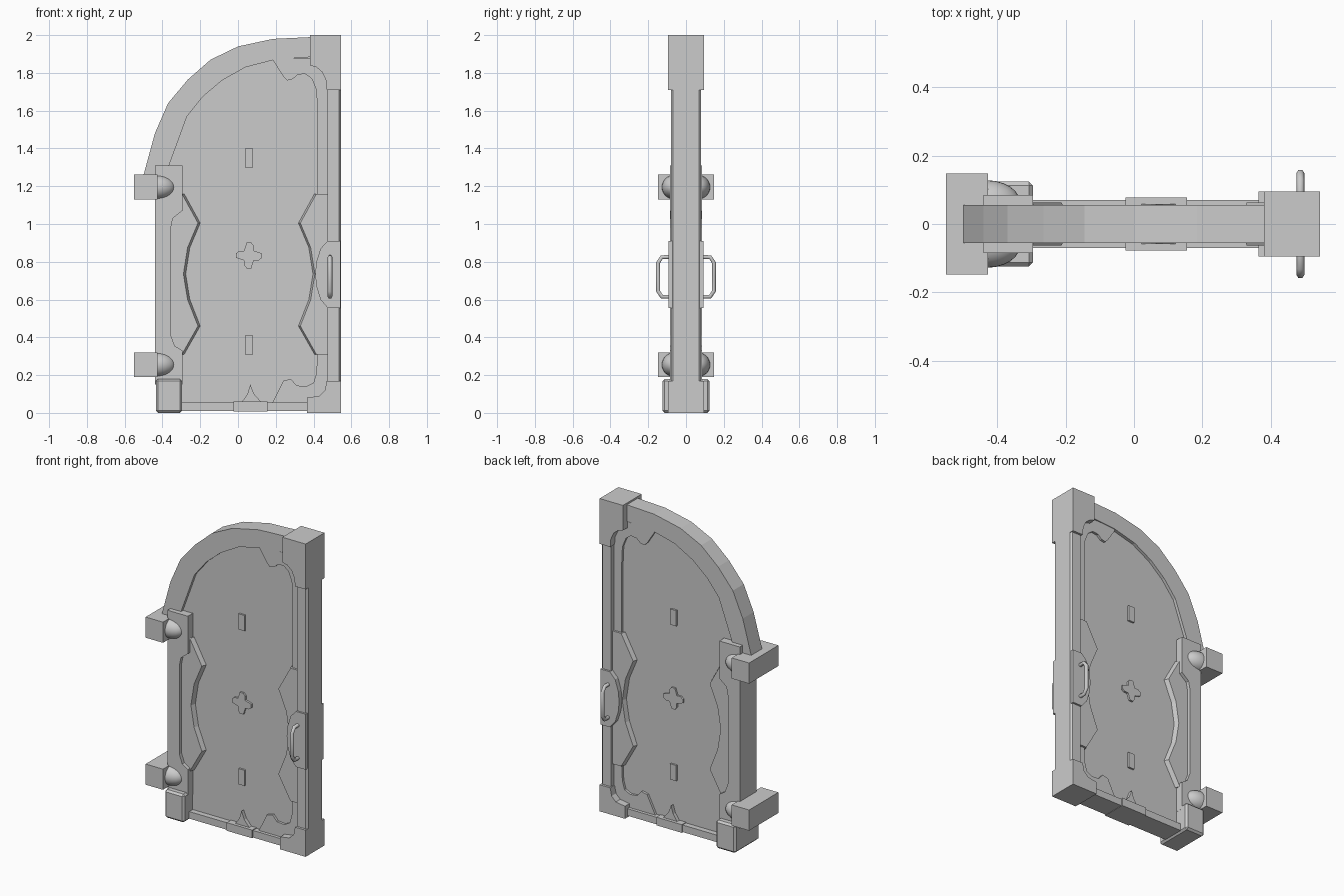
import bpy, bmesh, math
from mathutils import Matrix

if "Cube" in bpy.data.objects:
    bpy.data.objects.remove(bpy.data.objects["Cube"])


def finish(bm, name, smooth=False):
    bmesh.ops.recalc_face_normals(bm, faces=bm.faces[:])
    me = bpy.data.meshes.new(name)
    bm.to_mesh(me)
    bm.free()
    ob = bpy.data.objects.new(name, me)
    bpy.context.collection.objects.link(ob)
    if smooth:
        me.shade_smooth()
    return ob


def loft(name, rings):
    """Closed solid through matching rings of points."""
    bm = bmesh.new()
    vs = [[bm.verts.new(p) for p in r] for r in rings]
    n = len(vs[0])
    for a, b in zip(vs, vs[1:]):
        for i in range(n):
            j = (i + 1) % n
            bm.faces.new((a[i], a[j], b[j], b[i]))
    bm.faces.new(vs[0])
    bm.faces.new(vs[-1][::-1])
    return finish(bm, name)


def plate(name, pts, half, slant=0.0):
    """Front profile (x, z) extruded to y = +-half; slant leans the edges in x."""
    layers = [(-half, 0), (half, 0)]
    if slant:
        layers = [(-half, slant), (-0.035, 0), (0.035, 0), (half, slant)]
    return loft(name, [[(x + d, y, z) for x, z in pts] for y, d in layers])


def box(name, x0, x1, z0, z1, half):
    return plate(name, [(x0, z0), (x1, z0), (x1, z1), (x0, z1)], half)


# curved arch rim
outer = [(-.50, 1.26), (-.44, 1.48), (-.37, 1.64), (-.265, 1.765), (-.145, 1.87),
         (0, 1.94), (.185, 1.98), (.40, 1.99)]
inner = [(-.365, 1.31), (-.27, 1.57), (-.185, 1.675), (-.085, 1.76),
         (.04, 1.83), (.195, 1.87), (.40, 1.885)]
plate("arch_rim", outer + inner[::-1] + [(-.38, 1.26)], 0.055)

# recessed door panel
plate("door_panel", [(-.42, .01), (.52, .01), (.52, 1.93), (.40, 1.93)]
      + [(x - .02, z + .02) for x, z in inner[::-1]] + [(-.42, 1.29)], 0.035)

# inner frame with scalloped corners on the handle side
plate("scalloped_frame", [
    (.18, 1.875), (.24, 1.78), (.26, 1.76), (.29, 1.767), (.315, 1.79), (.355, 1.795),
    (.39, 1.77), (.415, 1.71), (.42, 1.60), (.42, .31), (.415, .21), (.40, .16),
    (.36, .14), (.31, .145), (.28, .18), (.24, .17), (.18, .05),
    (.50, .05), (.50, 1.88)], 0.05)

# handle-side stile with chamfered outer edges
stile = [(.475, -.08), (.535, -.08), (.545, -.068), (.545, .068), (.535, .08), (.475, .08)]
loft("right_stile", [[(x, y, z) for x, y in stile] for z in (.15, 1.73)])

# corner blocks with scooped inner corners
plate("top_corner_block", [(.38, 2), (.545, 2), (.545, 1.71), (.47, 1.71), (.466, 1.76),
                           (.445, 1.805), (.415, 1.83), (.38, 1.84)], 0.095)
plate("bottom_corner_block", [(.365, 0), (.545, 0), (.545, .17), (.47, .17), (.46, .12),
                              (.43, .09), (.365, .08)], 0.095)

# hinge-side stile, cut back in the middle
plate("left_stile", [(-.44, .15), (-.295, .15), (-.295, .33), (-.335, .355), (-.355, .41),
                     (-.355, .98), (-.345, 1.03), (-.295, 1.07), (-.295, 1.31),
                     (-.44, 1.31)], 0.085)
foot = box("left_foot_block", -.435, -.296, 0, .18, .125)
bev = foot.modifiers.new("bevel", 'BEVEL')
bev.width, bev.segments = 0.012, 1

# wavy plates, one on each side
wave = [(-.285, 1.16), (-.20, 1.005), (-.255, .875), (-.277, .735),
        (-.255, .60), (-.20, .46), (-.285, .31)]
plate("left_wave_plate", wave + [(-.40, .31), (-.40, 1.16)], 0.063, -.012)
plate("right_wave_plate", [(.12 - x, z) for x, z in wave] + [(.49, .31), (.49, 1.16)],
      0.063, .01)

# bottom rail with raised middle and spike
box("bottom_rail", -.31, .38, .01, .055, .07)
box("bottom_rail_middle", -.025, .155, .008, .06, .078)
plate("rail_spike", [(.015, .05), (.05, .10), (.065, .15), (.085, .10), (.13, .05)], 0.058)

# small studs and the central cross
for z, label in ((.36, "lower"), (1.35, "upper")):
    box(label + "_stud", .037, .079, z - .05, z + .05, .047)
arm = [(.068, .012), (.068, -.012), (.052, -.025), (.026, -.025)]
cross = []
for k in range(4):
    c, s = round(math.cos(-k * math.pi / 2)), round(math.sin(-k * math.pi / 2))
    cross += [(.058 + c * x - s * z, .833 + s * x + c * z) for x, z in arm]
plate("cross_stud", cross, 0.047)

# hinges: through block with a dome on each face
for z, label in ((.255, "lower"), (1.195, "upper")):
    box(label + "_hinge_block", -.55, -.427, z - .066, z + .066, .148)
    for sy, side in ((-1, "front"), (1, "back")):
        bm = bmesh.new()
        bmesh.ops.create_uvsphere(bm, u_segments=24, v_segments=16, radius=1)
        bmesh.ops.transform(bm, verts=bm.verts[:], matrix=Matrix.Translation(
            (-.43, sy * .062, z)) @ Matrix.Diagonal((.097, .066, .064, 1)))
        finish(bm, f"{label}_{side}_hinge_dome", True)

# handle backing plate
plate("handle_plate", [(.475, .91), (.542, .91), (.542, .555), (.475, .555), (.437, .60),
                       (.415, .67), (.409, .735), (.415, .80), (.437, .87)], 0.092)

# pull handles on both faces
for sy, side in ((-1, "front"), (1, "back")):
    cu = bpy.data.curves.new(side + "_handle", 'CURVE')
    cu.dimensions = '3D'
    cu.bevel_depth, cu.bevel_resolution = 0.012, 1
    cu.use_fill_caps = True
    path = [(.08, .825), (.128, .825), (.148, .795), (.148, .645), (.128, .615), (.08, .615)]
    sp = cu.splines.new('POLY')
    sp.points.add(len(path) - 1)
    for p, (y, z) in zip(sp.points, path):
        p.co = (.487, sy * y, z, 1)
    bpy.context.collection.objects.link(bpy.data.objects.new(side + "_handle", cu))
